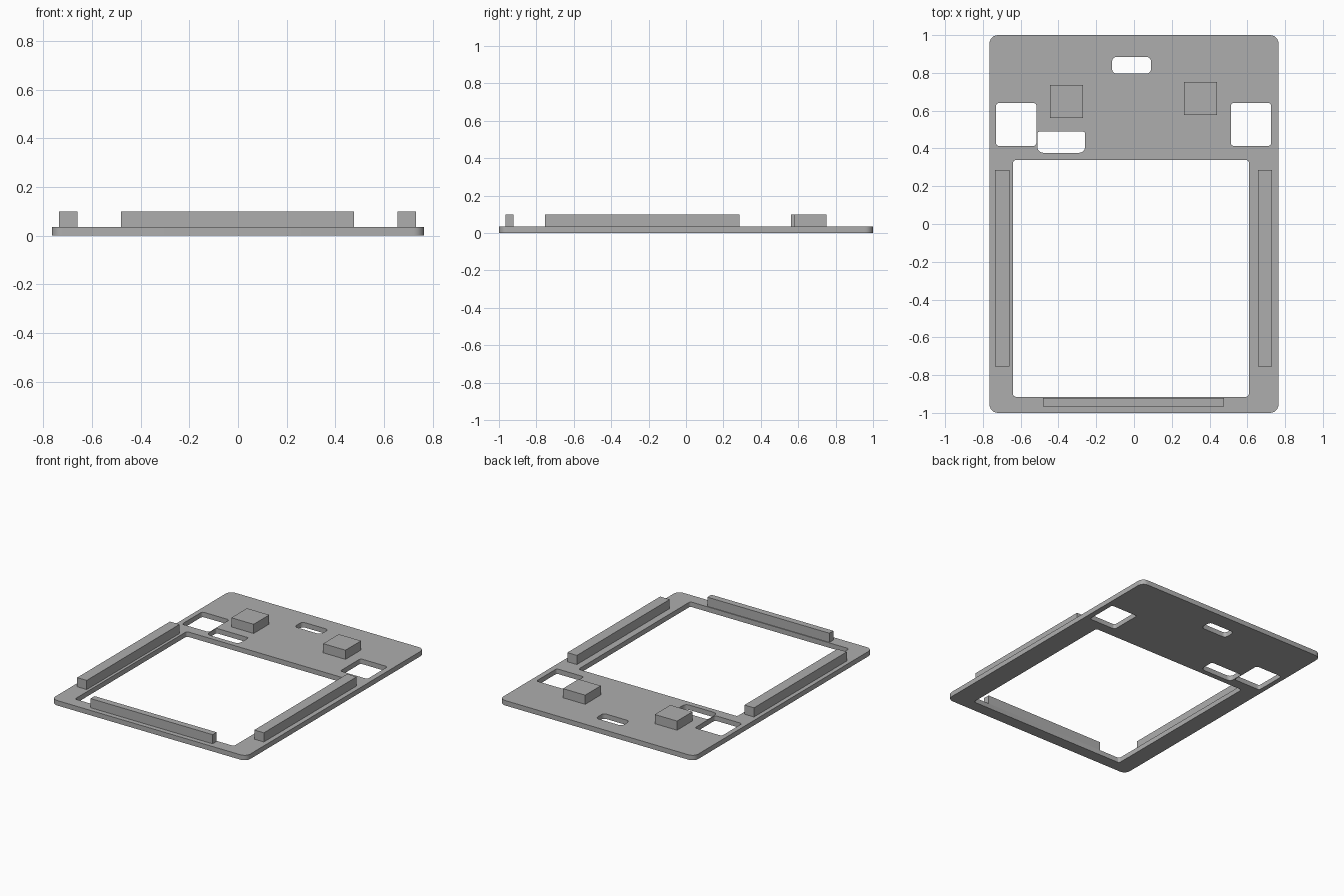
import bpy, bmesh, math

cube = bpy.data.objects.get("Cube")
if cube:
    bpy.data.objects.remove(cube, do_unlink=True)

grey = bpy.data.materials.new("plain grey")
grey.use_nodes = True
COLOUR = (0.42, 0.42, 0.42, 1)
grey.diffuse_color = COLOUR
grey.node_tree.nodes["Principled BSDF"].inputs["Base Color"].default_value = COLOUR

PLATE_TOP, BLOCK_TOP = 0.035, 0.1


def rounded_outline(x0, x1, y0, y1, low_r, high_r, steps=6):
    """Rounded rectangle, with separate radii for the low-y and high-y corners."""
    corners = [(x1, y1, -1, -1, high_r), (x0, y1, 1, -1, high_r),
               (x0, y0, 1, 1, low_r), (x1, y0, -1, 1, low_r)]
    points = []
    for quarter, (x, y, sx, sy, r) in enumerate(corners):
        for i in range(steps + 1):
            a = (quarter + i / steps) * math.pi / 2
            points.append((x + sx * r + r * math.cos(a), y + sy * r + r * math.sin(a)))
    return points


def add_object(name, bm):
    bmesh.ops.recalc_face_normals(bm, faces=bm.faces)
    mesh = bpy.data.meshes.new(name)
    bm.to_mesh(mesh)
    bm.free()
    mesh.materials.append(grey)
    obj = bpy.data.objects.new(name, mesh)
    bpy.context.collection.objects.link(obj)
    return obj


def box(name, x0, x1, y0, y1):
    """Block standing on the plate."""
    bm = bmesh.new()
    bmesh.ops.create_cube(bm, size=1)
    z0 = PLATE_TOP - 0.003
    for v in bm.verts:
        v.co = ((x0 + x1) / 2 + v.co.x * (x1 - x0),
                (y0 + y1) / 2 + v.co.y * (y1 - y0),
                (z0 + BLOCK_TOP) / 2 + v.co.z * (BLOCK_TOP - z0))
    return add_object(name, bm)


# Face plate: outer edge first, then the openings
outlines = [
    (-0.765, 0.765, -1, 1, 0.045, 0.045),           # outer edge
    (-0.64, 0.608, -0.915, 0.339, 0.015, 0.015),    # main window
    (-0.73, -0.517, 0.413, 0.641, 0.016, 0.016),    # right square opening
    (0.513, 0.726, 0.413, 0.641, 0.016, 0.016),     # left square opening
    (-0.116, 0.09, 0.796, 0.885, 0.025, 0.025),     # top slot
    (-0.512, -0.259, 0.377, 0.489, 0.032, 0.012),   # side slot
]
curve = bpy.data.curves.new("plate_profile", 'CURVE')
curve.dimensions = '2D'
curve.fill_mode = 'BOTH'
curve.extrude = PLATE_TOP / 2
for outline in outlines:
    points = rounded_outline(*outline)
    spline = curve.splines.new('POLY')
    spline.points.add(len(points) - 1)
    for p, (x, y) in zip(spline.points, points):
        p.co = (x, y, PLATE_TOP / 2, 1)
    spline.use_cyclic_u = True
profile = bpy.data.objects.new("plate_profile", curve)
bpy.context.collection.objects.link(profile)
bpy.context.view_layer.update()
evaluated = profile.evaluated_get(bpy.context.evaluated_depsgraph_get())
bm = bmesh.new()
bm.from_mesh(evaluated.to_mesh())
evaluated.to_mesh_clear()
bpy.data.objects.remove(profile, do_unlink=True)
bmesh.ops.remove_doubles(bm, verts=bm.verts, dist=0.0005)
lowest = min(v.co.z for v in bm.verts)
bmesh.ops.translate(bm, verts=bm.verts, vec=(0, 0, -lowest))
plate = add_object("face_plate", bm)
bpy.ops.object.select_all(action='DESELECT')
plate.select_set(True)
bpy.context.view_layer.objects.active = plate
bpy.ops.object.shade_smooth_by_angle(angle=math.radians(30))

# Rails around the window
box("right_rail", -0.735, -0.66, -0.754, 0.287)
box("left_rail", 0.656, 0.731, -0.754, 0.287)
box("front_rail", -0.481, 0.477, -0.966, -0.921)

# Square spacer blocks
box("right_block", -0.445, -0.27, 0.561, 0.736)
box("left_block", 0.265, 0.44, 0.577, 0.752)
